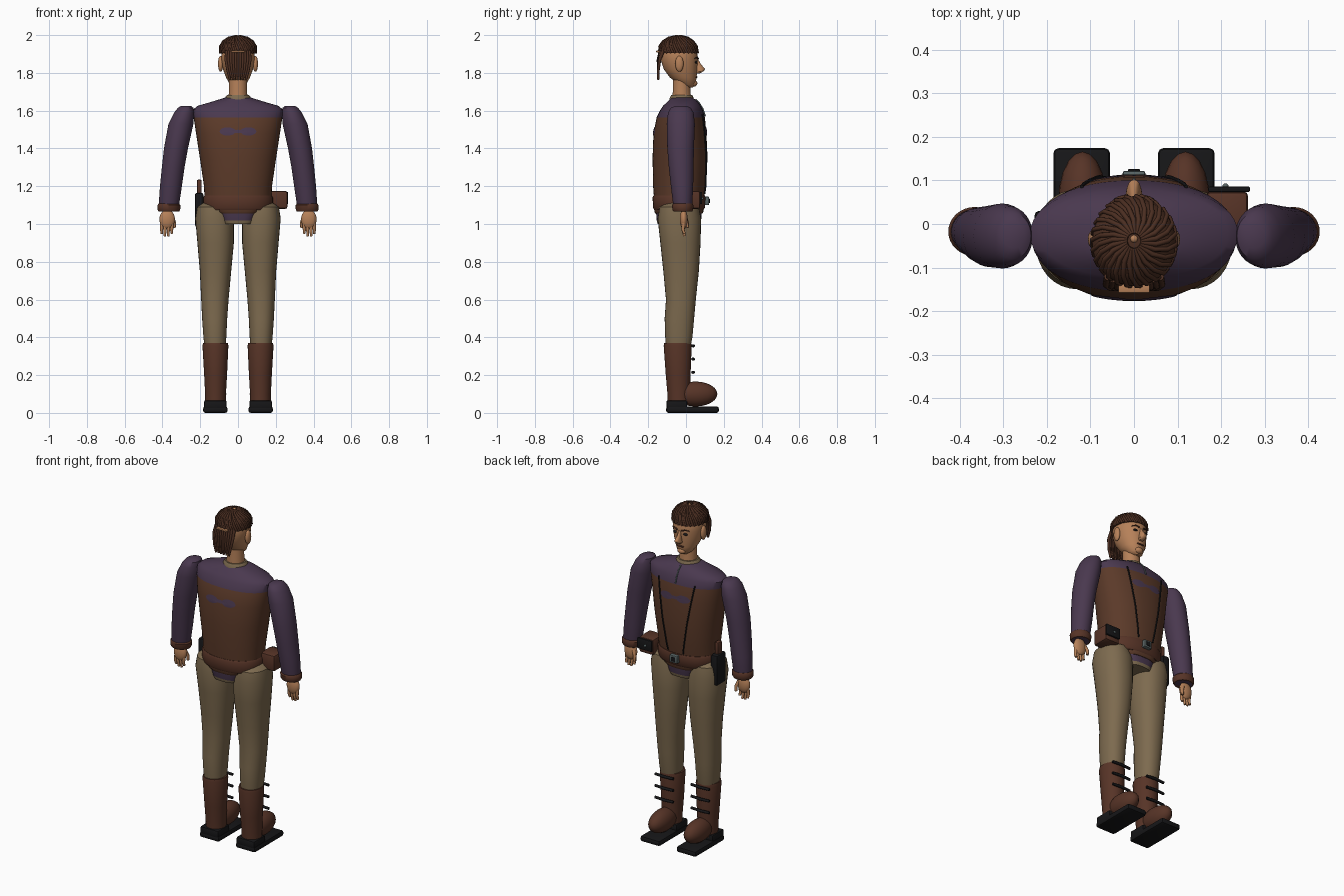
import bpy, bmesh, math
from mathutils import Vector, Matrix

if "Cube" in bpy.data.objects:
    bpy.data.objects.remove(bpy.data.objects["Cube"])


def mat(name, rgb):
    m = bpy.data.materials.new(name)
    m.diffuse_color = (*rgb, 1)
    m.use_nodes = True
    m.node_tree.nodes["Principled BSDF"].inputs["Base Color"].default_value = m.diffuse_color
    return m


SKIN = mat("skin", (0.47, 0.22, 0.10))
HAIR = mat("hair_brown", (0.070, 0.027, 0.015))
VEST = mat("vest_brown", (0.105, 0.042, 0.022))
BOOT = mat("boot_leather", (0.095, 0.034, 0.020))
SHIRT = mat("shirt_purple", (0.068, 0.040, 0.078))
PANTS = mat("trouser_khaki", (0.205, 0.145, 0.078))
BLACK = mat("black", (0.008, 0.008, 0.009))
METAL = mat("grey_metal", (0.10, 0.13, 0.13))


def finish(name, bm, mats, angle=40, recalc=True):
    if recalc:
        bmesh.ops.recalc_face_normals(bm, faces=bm.faces)
    me = bpy.data.meshes.new(name)
    bm.to_mesh(me)
    bm.free()
    for m in mats:
        me.materials.append(m)
    me.shade_smooth()
    me.set_sharp_from_angle(angle=math.radians(angle))
    ob = bpy.data.objects.new(name, me)
    bpy.context.collection.objects.link(ob)
    return ob


def loft(name, rings, mats, side=1, n=32, e=2.0, rule=None):
    """Stack of rounded rings, each (z, x0, x1, y_back, y_front)."""
    bm = bmesh.new()
    loops = []
    for z, x0, x1, yb, yf in rings:
        loop = []
        for i in range(n):
            a = math.tau * i / n
            c, s = math.cos(a), math.sin(a)
            x = (x0 + x1) / 2 + (x1 - x0) / 2 * math.copysign(abs(c) ** (2 / e), c)
            y = (yb + yf) / 2 + (yf - yb) / 2 * math.copysign(abs(s) ** (2 / e), s)
            loop.append(bm.verts.new((side * x, y, z)))
        loops.append(loop)
    for a, b in zip(loops, loops[1:]):
        for i in range(n):
            j = (i + 1) % n
            bm.faces.new((a[i], a[j], b[j], b[i]))
    bm.faces.new(loops[0])
    bm.faces.new(loops[-1])
    if rule:
        for f in bm.faces:
            f.material_index = rule(f.calc_center_median())
    return finish(name, bm, mats)


def sym(rings):
    return [(z, -r, r, yb, yf) for z, r, yb, yf in rings]


def ball(name, loc, rad, m, rot=None, floor=None):
    bm = bmesh.new()
    bmesh.ops.create_uvsphere(bm, u_segments=20, v_segments=12, radius=1)
    M = Matrix.Translation(loc) @ (rot or Matrix()) @ Matrix.Diagonal((*rad, 1))
    bmesh.ops.transform(bm, matrix=M, verts=bm.verts)
    if floor is not None:
        for v in bm.verts:
            v.co.z = max(v.co.z, floor)
    return finish(name, bm, [m])


def box(name, lo, hi, m, bevel=0.005, axis=None):
    bm = bmesh.new()
    lo, hi = Vector(lo), Vector(hi)
    bmesh.ops.create_cube(bm, size=1)
    bmesh.ops.transform(bm, verts=bm.verts,
                        matrix=Matrix.Translation((lo + hi) / 2) @ Matrix.Diagonal((*(hi - lo), 1)))
    bmesh.ops.bevel(bm, geom=bm.edges[:], offset=bevel, segments=2, affect='EDGES', profile=0.5)
    return finish(name, bm, [m])


def tubes(name, paths, r, m, tip=0.5):
    """Rounded strands, each path a list of points, thinner at the end."""
    cu = bpy.data.curves.new(name, 'CURVE')
    cu.dimensions = '3D'
    cu.bevel_depth, cu.bevel_resolution, cu.use_fill_caps = r, 2, True
    for pts in paths:
        sp = cu.splines.new('POLY')
        sp.points.add(len(pts) - 1)
        for i, p in enumerate(pts):
            sp.points[i].co = (*p, 1)
            sp.points[i].radius = 1 + (tip - 1) * i / (len(pts) - 1)
        sp.use_smooth = True
    cu.materials.append(m)
    ob = bpy.data.objects.new(name, cu)
    bpy.context.collection.objects.link(ob)
    return ob


# Torso: brown vest with purple yoke
TORSO = [(1.08, .175, -.165, .085), (1.2, .18, -.174, .105), (1.35, .202, -.177, .114),
         (1.48, .222, -.172, .108), (1.565, .235, -.155, .10), (1.605, .238, -.135, .088),
         (1.625, .215, -.122, .078), (1.65, .13, -.095, .06), (1.67, .065, -.078, .034)]
E = 2.2
loft("torso", sym(TORSO), [VEST, SHIRT], n=48, e=E, rule=lambda c: int(c.z > 1.565))


def on_torso(x, z, front, lift):
    """Point on the torso surface, raised a little."""
    for a, b in zip(TORSO, TORSO[1:]):
        if a[0] <= z <= b[0]:
            t = (z - a[0]) / (b[0] - a[0])
            _, r, yb, yf = (p + (q - p) * t for p, q in zip(a, b))
            h = (yf - yb) / 2 * max(0, 1 - abs(x / r) ** E) ** (1 / E) + lift
            return Vector((x, (yb + yf) / 2 + (h if front else -h), z))


# Purple emblems on the chest and back
for front, label in ((True, "chest_emblem"), (False, "back_emblem")):
    for cx, rx, rz in ((-.055, .042, .022), (.055, .042, .022), (0, .10, .009)):
        bm = bmesh.new()
        mid = bm.verts.new(on_torso(cx, 1.49, front, .004))
        prev = None
        for k in (0.5, 1.0):
            ring = [bm.verts.new(on_torso(cx + rx * k * math.cos(a), 1.49 + rz * k * math.sin(a), front, .004))
                    for a in (math.tau * i / 24 for i in range(24))]
            for i in range(24):
                j = (i + 1) % 24
                f = (mid, ring[i], ring[j]) if prev is None else (prev[i], ring[i], ring[j], prev[j])
                bm.faces.new(f[::-1] if front else f)
            prev = ring
        finish(label, bm, [SHIRT], recalc=False)

# Vest zips, running from the chest in to the buckle
tubes("vest_zips", [[on_torso(s * (.12 - .07 * t / 12), 1.58 - .42 * t / 12, True, .004)
                     for t in range(13)] for s in (-1, 1)], .004, BLACK, 1)
tubes("collar_zip", [[on_torso(0, z, True, .003) for z in (1.66, 1.64, 1.61, 1.57)]], .004, METAL, 1)

# Belt, vest skirt and shirt tail
loft("belt", sym([(1.075, .178, -.169, .092), (1.085, .184, -.174, .1), (1.14, .184, -.177, .104),
                  (1.15, .178, -.172, .1)]), [BOOT], n=48, e=E)
loft("vest_skirt", sym([(1.055, .11, -.162, .086), (1.065, .122, -.168, .092), (1.1, .13, -.168, .092)]), [VEST], e=3)
loft("shirt_tail", sym([(1.0, .085, -.15, .075), (1.018, .095, -.155, .08), (1.08, .12, -.16, .085)]),
     [PANTS, SHIRT], e=3, rule=lambda c: int(c.z > 1.018))
box("buckle", (-.026, .09, 1.10), (.026, .122, 1.145), METAL)
box("buckle_centre", (-.014, .118, 1.11), (.014, .126, 1.135), BLACK, .002)

# Hip gear
box("holster", (-.228, -.055, .985), (-.183, .03, 1.165), BLACK, .01)
box("pistol_grip", (-.218, -.035, 1.15), (-.192, .005, 1.235), BOOT, .008)
box("pouch", (.165, -.03, 1.08), (.262, .075, 1.175), BOOT, .012)
box("pouch_plate", (.17, .073, 1.105), (.266, .086, 1.17), BLACK, .004)
ball("pouch_button", (.21, .087, 1.135), (.007, .006, .007), METAL)

# Neck, collar and head
loft("neck", sym([(1.65, .052, -.072, .028), (1.70, .048, -.07, .024), (1.77, .048, -.07, .02)]), [SKIN])
loft("collar", sym([(1.655, .072, -.088, .042), (1.668, .07, -.086, .04), (1.682, .058, -.078, .033)]), [PANTS])
loft("head", sym([(1.722, .02, -.01, .035), (1.737, .042, -.035, .05), (1.775, .063, -.085, .056),
                  (1.82, .080, -.118, .06), (1.87, .088, -.134, .062), (1.92, .089, -.135, .058),
                  (1.965, .065, -.11, .03), (1.985, .03, -.07, 0)]), [SKIN])
loft("nose", [(1.798, -.012, .012, .045, .075), (1.808, -.019, .019, .045, .092), (1.82, -.017, .017, .045, .102),
              (1.845, -.01, .01, .045, .08), (1.872, -.008, .008, .04, .064)], [SKIN], n=16)
ball("mouth", (0, .054, 1.778), (.024, .008, .005), BOOT)
ball("chin", (0, .04, 1.745), (.026, .02, .018), SKIN)
for s in (-1, 1):
    ball("eye", (s * .034, .054, 1.856), (.014, .008, .007), BLACK)
    tubes("eyebrow", [[(s * .014, .064, 1.876), (s * .035, .060, 1.883), (s * .056, .046, 1.877)]], .005, HAIR)
    ball("ear", (s * .092, -.035, 1.848), (.014, .022, .042), SKIN)

# Hair cap with swirling strands and a crown knot
CAP = [(1.905, .096, -.143, .064), (1.94, .096, -.142, .058), (1.968, .078, -.122, .038),
       (1.986, .05, -.092, .01), (1.994, .015, -.055, -.022)]
loft("hair_cap", sym(CAP), [HAIR])
strands = []
for i in range(26):
    path = []
    for k, (z, r, yb, yf) in enumerate(reversed(CAP)):
        a = math.tau * i / 26 + .14 * k
        path.append((r * math.cos(a), (yb + yf) / 2 + (yf - yb) / 2 * math.sin(a), z))
    strands.append(path)
tubes("hair_strands", strands, .006, HAIR, .9)
ball("crown_knot", (0, -.034, 1.992), (.009, .009, .008), SKIN)

# Ponytail hanging at the back
tail = []
for i in range(11):
    u = (i - 5) / 5
    tail.append([(u * .06, -.136 + .015 * u * u, 1.915), (u * .064, -.147 + .008 * u * u, 1.87),
                 (u * .054, -.147, 1.81), (u * .042, -.147, 1.765 + .012 * (i % 2))])
tubes("ponytail", tail, .009, HAIR, .7)
box("hair_tie", (-.036, -.158, 1.908), (.036, -.138, 1.918), SKIN, .003)

for s in (-1, 1):
    # Sleeve, cuff and hand
    loft("sleeve", [(1.065, .318, .415, -.062, .028), (1.1, .312, .42, -.068, .033), (1.2, .297, .413, -.08, .038),
                    (1.3, .283, .403, -.091, .04), (1.4, .265, .392, -.099, .042), (1.53, .236, .368, -.102, .047),
                    (1.59, .232, .338, -.095, .04), (1.615, .236, .318, -.08, .025), (1.626, .25, .3, -.055, 0)],
         [SHIRT], s)
    loft("cuff", [(1.065, .312, .42, -.066, .033), (1.075, .306, .426, -.072, .038),
                  (1.1, .304, .426, -.074, .039), (1.108, .312, .42, -.068, .034)], [BOOT], s)
    ball("palm", (s * .375, -.012, 1.025), (.041, .021, .052), SKIN)
    tubes("fingers", [[(s * x, -.012, 1.01), (s * (x + .002), -.016, .97), (s * (x + .002), -.008, tipz)]
                      for x, tipz in ((.349, .95), (.367, .936), (.385, .936), (.402, .948))], .0105, SKIN, .65)
    tubes("thumb", [[(s * .35, -.005, 1.04), (s * .336, .006, 1.005), (s * .338, .008, .98)]], .011, SKIN, .7)

    # Trouser leg
    loft("trouser_leg", [(.34, .066, .176, -.105, .022), (.4, .062, .183, -.11, .034), (.5, .057, .19, -.113, .043),
                         (.6, .05, .195, -.106, .052), (.75, .036, .202, -.12, .068), (.9, .022, .215, -.136, .077),
                         (1.03, .022, .226, -.15, .08), (1.09, .04, .216, -.14, .068), (1.115, .08, .18, -.1, .03)],
         [PANTS], s, e=2.2)

    # Boot with straps, toe and sole
    loft("boot_shaft", [(.05, .064, .174, -.096, .02), (.1, .064, .174, -.098, .021), (.2, .058, .179, -.107, .024),
                        (.355, .051, .188, -.118, .03), (.37, .054, .185, -.115, .027)], [BOOT], s)
    ball("boot_toe", (s * .118, .05, .1), (.056, .116, .066), BOOT, floor=.03)
    box("sole", (s * .12 - .065, -.105, 0), (s * .12 + .065, .174, .034), BLACK, .012)
    box("heel", (s * .12 - .06, -.104, .02), (s * .12 + .06, .005, .066), BLACK, .008)
    tubes("boot_straps", [[(s * .12 - .06, .035, z), (s * .12, .04, z), (s * .12 + .06, .035, z)]
                          for z in (.355, .285, .215)], .008, BLACK, 1)
